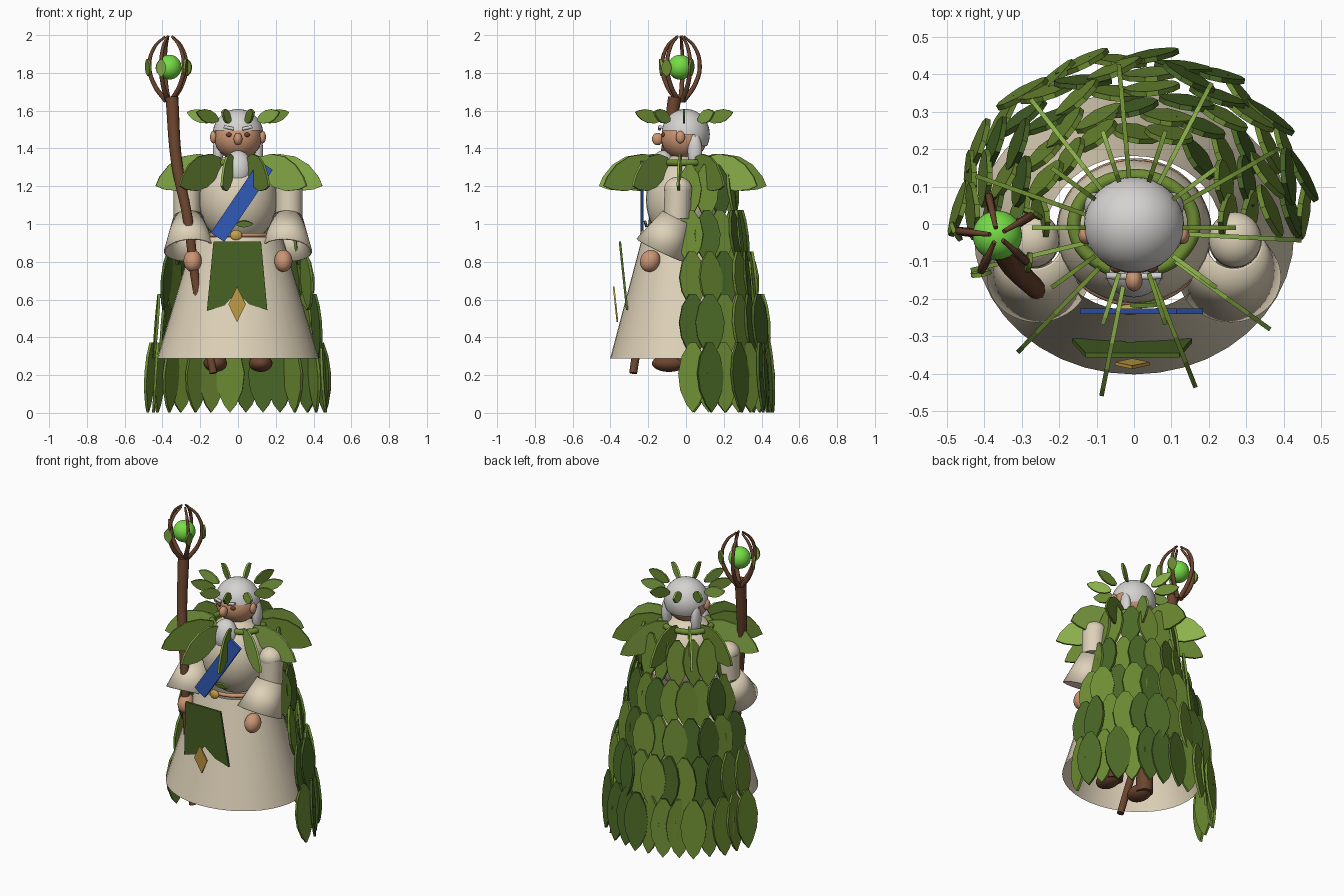
import bpy
import bmesh
import random
from math import radians, cos, sin, pi
from mathutils import Matrix, Vector

random.seed(4)
if "Cube" in bpy.data.objects:
    bpy.data.objects.remove(bpy.data.objects["Cube"])


def material(name, *rgb):
    m = bpy.data.materials.new(name)
    m.use_nodes = True
    m.diffuse_color = (*rgb, 1)
    m.node_tree.nodes["Principled BSDF"].inputs["Base Color"].default_value = (*rgb, 1)
    return m


CREAM = material("cream cloth", .73, .64, .48)
SKIN = material("skin", .60, .30, .17)
HAIR = material("grey hair", .66, .65, .63)
BROWN = material("brown wood", .145, .058, .027)
BLUE = material("blue cloth", .03, .10, .48)
GOLD = material("gold", .58, .36, .06)
GLOW = material("bright green", .18, .72, .06)
DARK = material("dark leaf", .07, .14, .02)
MID = material("mid leaf", .155, .265, .033)
LIGHT = material("light leaf", .26, .44, .07)
LEAVES = [DARK, MID, LIGHT]


def finish(name, bm, mats, smooth=False):
    bmesh.ops.recalc_face_normals(bm, faces=bm.faces)
    me = bpy.data.meshes.new(name)
    bm.to_mesh(me)
    bm.free()
    for m in mats:
        me.materials.append(m)
    for p in me.polygons:
        p.use_smooth = smooth and len(p.vertices) <= 4
    ob = bpy.data.objects.new(name, me)
    bpy.context.collection.objects.link(ob)
    return ob


def ball(name, mat, pos, size, tilt=0, keep=None):
    bm = bmesh.new()
    bmesh.ops.create_uvsphere(bm, u_segments=32, v_segments=20, radius=1)
    if keep:
        gone = [f for f in bm.faces if not keep(f.calc_center_median())]
        bmesh.ops.delete(bm, geom=gone, context='FACES')
    bm.transform(Matrix.LocRotScale(Vector(pos), Matrix.Rotation(tilt, 3, 'X').to_quaternion(), Vector(size)))
    return finish(name, bm, [mat], True)


def cone(name, mat, low, high, r_low, r_high, squash=1, caps=True):
    low, high = Vector(low), Vector(high)
    bm = bmesh.new()
    bmesh.ops.create_cone(bm, cap_ends=caps, segments=40, radius1=r_low, radius2=r_high,
                          depth=(high - low).length)
    bm.transform(Matrix.Translation((low + high) / 2)
                 @ (high - low).to_track_quat('Z', 'Y').to_matrix().to_4x4()
                 @ Matrix.Diagonal((1, squash, 1, 1)))
    return finish(name, bm, [mat], True)


def plate(bm, outline, thick, matrix, index=0):
    """Closed flat plate from an outline in the local XY plane."""
    verts = [bm.verts.new((x, y, -thick / 2)) for x, y in outline]
    face = bm.faces.new(verts)
    moved = bmesh.ops.extrude_face_region(bm, geom=[face])["geom"]
    top = [v for v in moved if isinstance(v, bmesh.types.BMVert)]
    bmesh.ops.translate(bm, verts=top, vec=(0, 0, thick))
    for f in {f for v in verts + top for f in v.link_faces}:
        f.material_index = index
    bmesh.ops.transform(bm, matrix=matrix, verts=verts + top)


HALF_LEAF = [(.11, 0), (.38, .19), (.5, .44), (.43, .68), (.21, .89)]


def leaf(bm, base, along, across, length, width, index, thick=.012):
    along, across = Vector(along).normalized(), Vector(across).normalized()
    along = (along - across * along.dot(across)).normalized()
    normal = across.cross(along).normalized()
    m = Matrix((across, along, normal)).transposed().to_4x4()
    m.translation = Vector(base)
    outline = [(x * width, y * length) for x, y in HALF_LEAF] + [(0, length)]
    outline += [(-x * width, y * length) for x, y in reversed(HALF_LEAF)]
    plate(bm, outline, thick, m, index)


def tube(name, mat, points, radii, bevel=1):
    cu = bpy.data.curves.new(name, 'CURVE')
    cu.dimensions = '3D'
    cu.bevel_depth = bevel
    cu.bevel_resolution = 3
    cu.use_fill_caps = True
    s = cu.splines.new('BEZIER')
    s.bezier_points.add(len(points) - 1)
    for p, co, r in zip(s.bezier_points, points, radii):
        p.co, p.radius = co, r
        p.handle_left_type = p.handle_right_type = 'AUTO'
    cu.materials.append(mat)
    ob = bpy.data.objects.new(name, cu)
    bpy.context.collection.objects.link(ob)
    return ob


def ring(name, mat, pos, radius, squash, thick, steps):
    pts = [(radius * cos(a), radius * squash * sin(a), 0)
           for a in (2 * pi * i / steps for i in range(steps))]
    ob = tube(name, mat, [Vector(pos) + Vector(p) for p in pts], [1] * steps, thick)
    ob.data.splines[0].use_cyclic_u = True


# Robe
cone("robe_skirt", CREAM, (0, -.025, .288), (0, -.025, .93), .428, .235, .88, False)
ball("robe_torso", CREAM, (0, -.02, 1.13), (.207, .192, .24))
ring("belt", SKIN, (0, -.022, .942), .195, .95, .012, 16)
ball("belt_buckle", GOLD, (-.01, -.228, .94), (.032, .015, .028))

# Arms and boots
for side, s in (("left", 1), ("right", -1)):
    ball(side + "_shoulder", CREAM, (.27 * s, -.042, 1.185), (.07, .074, .065))
    cone(side + "_upper_arm", CREAM, (.27 * s, -.048, 1.03), (.27 * s, -.042, 1.185), .07, .072)
    sleeve = cone(side + "_sleeve", CREAM, (.255 * s, -.14, .86), (.265 * s, -.055, 1.035), .13, .07, 1, False)
    sleeve.modifiers.new("cloth", 'SOLIDIFY').thickness = .008
    ball(side + "_hand", SKIN, (.24 * s, -.19, .805), (.048, .052, .06), radians(-25))
    ball(side + "_boot", BROWN, (.12 * s, -.09, .262), (.062, .09, .045))
    cone(side + "_leg", BROWN, (.115 * s, -.04, .24), (.11 * s, -.03, .6), .05, .05)

# Head
ball("head", SKIN, (0, -.01, 1.455), (.125, .122, .115))
ball("hair_cap", HAIR, (0, -.002, 1.475), (.134, .128, .134),
     keep=lambda c: c.z > (.2 if c.y < -.35 else -.02 if c.y < .3 else -.5))
ball("nose", SKIN, (0, -.15, 1.45), (.023, .03, .033))
ball("beard", HAIR, (0, -.13, 1.295), (.075, .065, .095), radians(-10))
for side, s in (("left", 1), ("right", -1)):
    ball(side + "_ear", SKIN, (.13 * s, -.03, 1.46), (.018, .024, .033))
    ball(side + "_eye", BROWN, (.047 * s, -.118, 1.472), (.016, .012, .012))
    ball(side + "_hair_lock", HAIR, (.105 * s, .047, 1.385), (.028, .038, .095))
    tube(side + "_eyebrow", HAIR, [(.022 * s, -.14, 1.503), (.075 * s, -.138, 1.515)], [1, 1], .009)

# Leaf crown
bm = bmesh.new()
for i in range(10):
    a = 2 * pi * i / 10
    out = Vector((cos(a), sin(a), 0))
    leaf(bm, out * .13 + Vector((0, -.01, 1.55)), out + Vector((0, 0, .3)),
         Vector((0, 0, 1)) - out * .3, .148, .07, 1 + i % 2)
finish("leaf_crown", bm, LEAVES)

# Leaf collar
bm = bmesh.new()
for i in range(11):
    a = radians(-3 + 360 / 11 * i)
    out = Vector((cos(a), sin(a), 0))
    leaf(bm, out * .13 + Vector((0, -.02, 1.335)), out - Vector((0, 0, .42)),
         Vector((0, 0, 1)) + out * .42, .345, .175, (2, 1, 2, 1)[i % 4])
finish("leaf_collar", bm, LEAVES)
ring("collar_vine", MID, (0, 0, 1.325), .16, .8, .018, 11)

# Leaf cape: rows of centre height, radius, length, width, count, outward tilt
ROWS = [(.187, .445, .37, .155, 16, .06), (.46, .41, .34, .155, 14, .08),
        (.70, .36, .31, .15, 12, .10), (.93, .305, .29, .14, 11, .12),
        (1.17, .25, .29, .13, 9, .14)]
for n, (z, r, length, width, count, tilt) in enumerate(ROWS):
    bm = bmesh.new()
    for i in range(count):
        a = radians(5 + 170 * i / (count - 1))
        out = Vector((cos(a), sin(a), 0))
        along = Vector((0, 0, -1)) + out * tilt
        yaw = random.choice((-1, 1)) * radians(random.uniform(8, 18))
        across = Vector((-sin(a + yaw), cos(a + yaw), 0))
        radius = r + .014 * (i % 2) - .007
        center = Vector((out.x * radius * 1.04, out.y * radius, z))
        leaf(bm, center - along.normalized() * length / 2, along, across, length,
             width, random.choice((0, 1, 1)), .014)
    finish("cape_row_" + str(n + 1), bm, LEAVES)

# Sash, tabard and diamond
FRONT = Matrix.Rotation(pi / 2, 4, 'X')
bm = bmesh.new()
plate(bm, [(-.23, -.043), (.23, -.043), (.23, .043), (-.23, .043)], .016,
      Matrix.Translation((.02, -.233, 1.12)) @ FRONT @ Matrix.Rotation(radians(56), 4, 'Z'))
finish("sash", bm, [BLUE])

LEAN = Matrix.Rotation(radians(6), 4, 'X') @ FRONT
bm = bmesh.new()
plate(bm, [(-.13, 0), (-.165, -.37), (-.07, -.34), (-.01, -.27), (.06, -.335), (.155, -.365), (.122, 0)],
      .012, Matrix.Translation((0, -.35, .908)) @ LEAN)
finish("tabard", bm, [DARK])
bm = bmesh.new()
plate(bm, [(0, .095), (-.046, 0), (0, -.095), (.046, 0)], .009,
      Matrix.Translation((-.005, -.373, .575)) @ LEAN)
finish("tabard_diamond", bm, [GOLD])

bm = bmesh.new()
leaf(bm, (-.01, -.215, 1.0), (1, 0, .15), (0, -.3, 1), .09, .035, 1)
finish("belt_leaf", bm, LEAVES)

# Staff with caged orb
tube("staff", BROWN,
     [(-.13, -.28, .21), (-.225, -.205, .70), (-.265, -.17, 1.02), (-.325, -.11, 1.33), (-.35, -.06, 1.67)],
     [.021, .024, .027, .031, .035])
HUB = Vector((-.365, -.03, 1.83))
ball("staff_orb", GLOW, HUB, (.066, .066, .066))
bm = bmesh.new()
for i in range(5):
    a = radians(72 * i + 30)
    out = Vector((cos(a), sin(a), 0))
    steps = [(.015, -.18), (.08, -.09), (.105, .01), (.075, .11), (.02, .163)]
    tube("staff_prong_" + str(i + 1), BROWN, [HUB + out * r + Vector((0, 0, h)) for r, h in steps],
         [.014, .012, .011, .009, .006])
    if i != 1:
        leaf(bm, HUB + out * .108 + Vector((0, 0, -.045)), Vector((0, 0, 1)) + out * .1,
             (-sin(a + .6), cos(a + .6), 0), .09, .055, 1 + i % 2)
finish("staff_leaves", bm, LEAVES)
